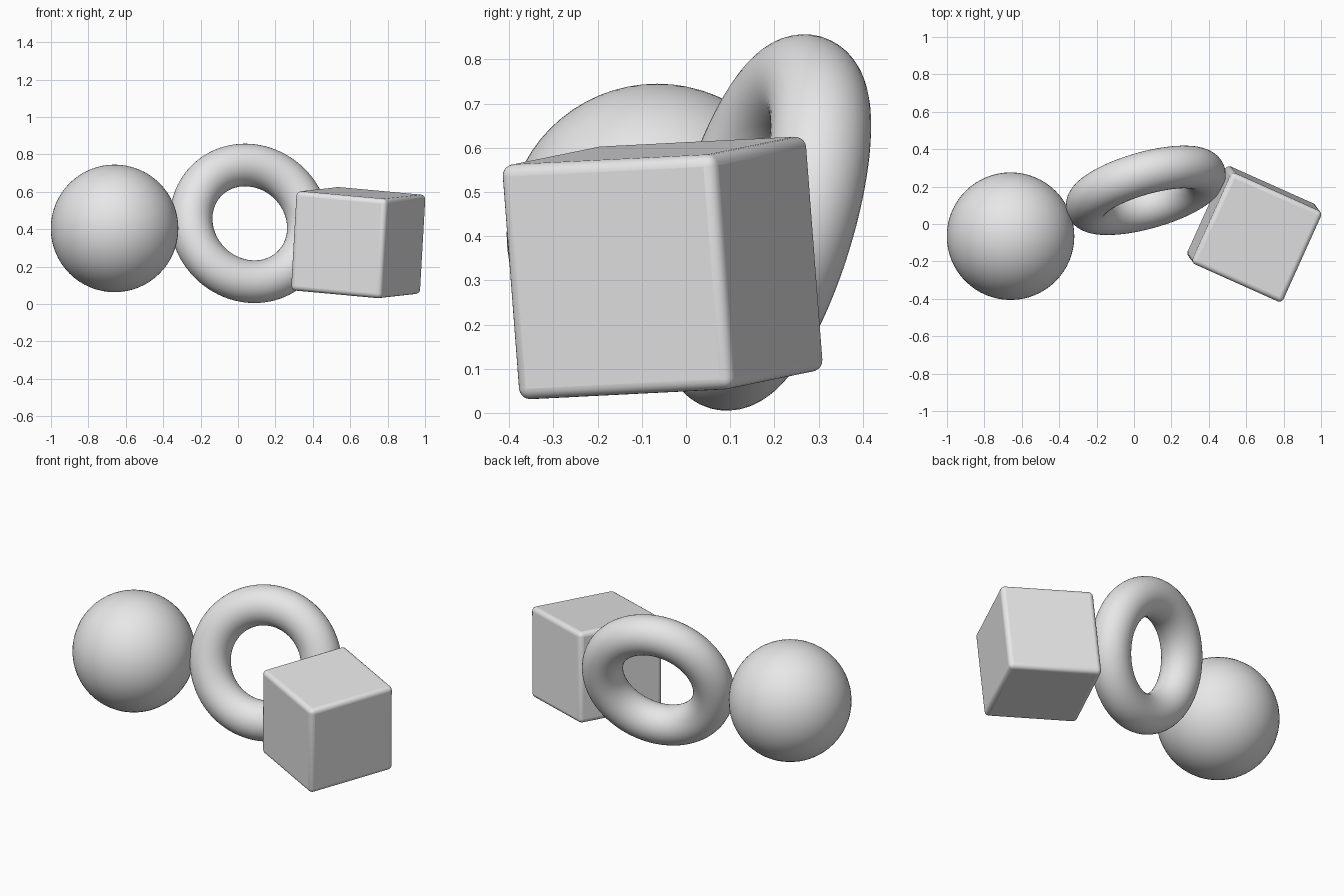
import bpy
import math
from mathutils import Matrix, Vector

if "Cube" in bpy.data.objects:
    bpy.data.objects.remove(bpy.data.objects["Cube"])

grey = bpy.data.materials.new("plain_grey")
grey.diffuse_color = (0.8, 0.8, 0.8, 1.0)
grey.use_nodes = True
grey.node_tree.nodes["Principled BSDF"].inputs["Base Color"].default_value = grey.diffuse_color


def finish(name):
    """Name, colour and smooth the active object."""
    ob = bpy.context.object
    ob.name = name
    ob.data.materials.append(grey)
    bpy.ops.object.shade_smooth_by_angle(angle=math.radians(40))
    return ob


# Ball on the left
bpy.ops.mesh.primitive_uv_sphere_add(segments=64, ring_count=32, radius=0.341,
                                     location=(-0.66, -0.065, 0.404))
finish("ball")

# Tilted ring in the middle
ring_axis = Vector((0.264, -0.923, 0.28))
bpy.ops.mesh.primitive_torus_add(major_segments=96, minor_segments=40,
                                 major_radius=0.325, minor_radius=0.114,
                                 location=(0.063, 0.18, 0.431),
                                 rotation=ring_axis.to_track_quat('Z', 'Y').to_euler())
finish("ring")

# Tilted cube with rounded edges on the right
up = Vector((0.057, -0.076, 0.996)).normalized()
right = Vector((0.91, -0.407, -0.081))
right = (right - up * right.dot(up)).normalized()
back = up.cross(right)
turn = Matrix((right, back, up)).transposed()
bpy.ops.mesh.primitive_cube_add(size=0.534, location=(0.643, -0.053, 0.328),
                                rotation=turn.to_euler())
cube = finish("rounded_cube")
bevel = cube.modifiers.new("rounded_edges", 'BEVEL')
bevel.width = 0.026
bevel.segments = 5
bpy.ops.object.modifier_apply(modifier=bevel.name)
bpy.ops.object.shade_smooth_by_angle(angle=math.radians(40))
